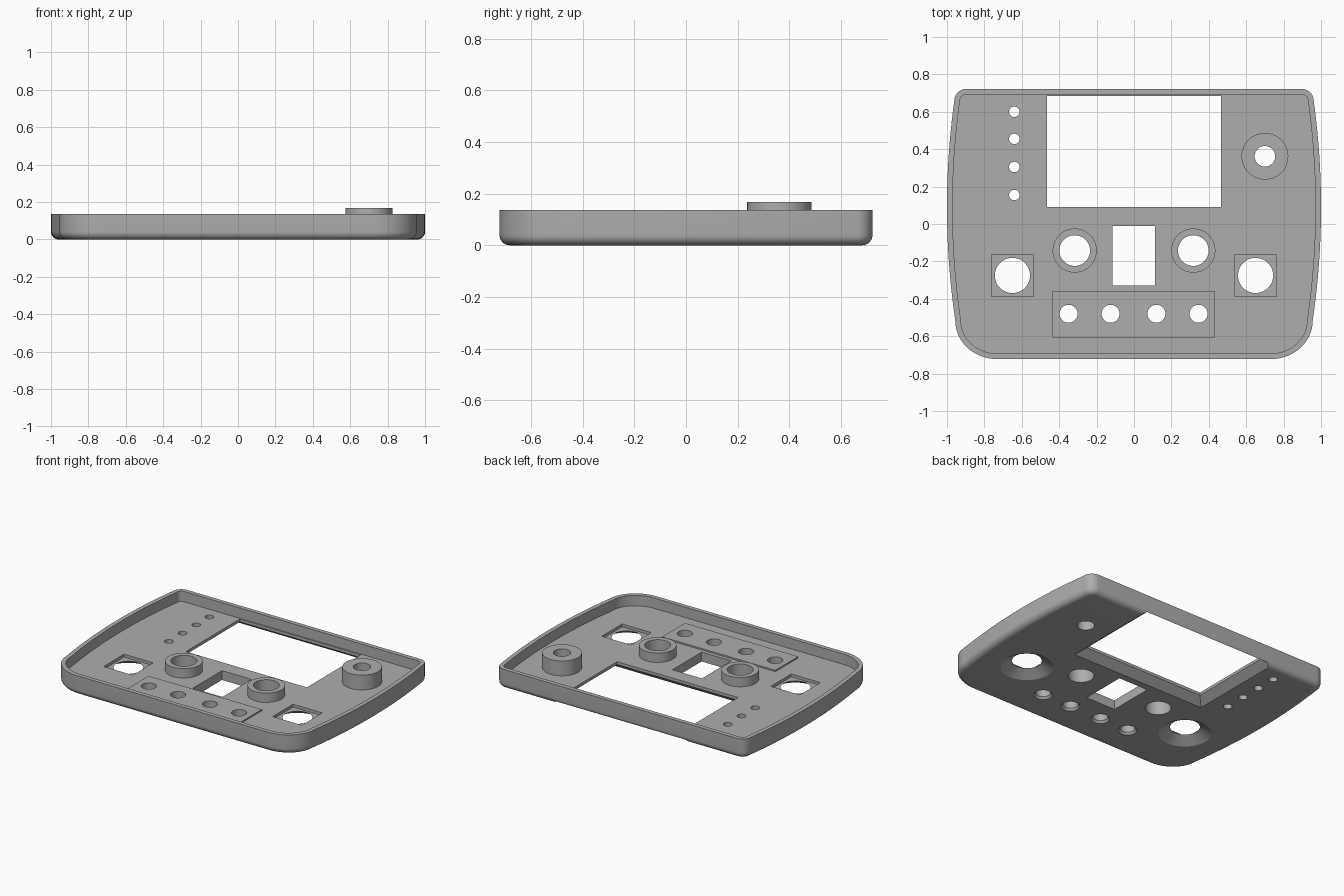
import bpy, bmesh, math
from mathutils import Vector

if "Cube" in bpy.data.objects:
    bpy.data.objects.remove(bpy.data.objects["Cube"])

FLOOR, RIM, WALL, ROUND = 0.065, 0.137, 0.03, 0.04
YB = 0.7225

grey = bpy.data.materials.new("grey plastic")
grey.diffuse_color = (0.42, 0.42, 0.42, 1)
grey.use_nodes = True
grey.node_tree.nodes["Principled BSDF"].inputs["Base Color"].default_value = grey.diffuse_color


def make(name, bm):
    bmesh.ops.recalc_face_normals(bm, faces=bm.faces)
    me = bpy.data.meshes.new(name)
    bm.to_mesh(me)
    bm.free()
    me.materials.append(grey)
    ob = bpy.data.objects.new(name, me)
    bpy.context.collection.objects.link(ob)
    return ob


def loft(name, rings, closed=False):
    """Skin a stack of equal rings; cap the ends, or join last to first."""
    bm = bmesh.new()
    loops = [[bm.verts.new(p) for p in r] for r in rings]
    n = len(loops[0])
    pairs = list(zip(loops, loops[1:])) + ([(loops[-1], loops[0])] if closed else [])
    for a, b in pairs:
        for i in range(n):
            j = (i + 1) % n
            bm.faces.new((a[i], a[j], b[j], b[i]))
    if not closed:
        bm.faces.new(loops[0])
        bm.faces.new(loops[-1])
    return make(name, bm)


def lathe(name, x, y, profile, closed=False, n=48):
    ang = [2 * math.pi * i / n for i in range(n)]
    return loft(name, [[(x + r * math.cos(a), y + r * math.sin(a), z) for a in ang]
                       for r, z in profile], closed)


def rect(x0, x1, y0, y1, z, grow=0):
    return [(x0 - grow, y0 - grow, z), (x1 + grow, y0 - grow, z),
            (x1 + grow, y1 + grow, z), (x0 - grow, y1 + grow, z)]


def box(name, x0, x1, y0, y1, z0, z1):
    return loft(name, [rect(x0, x1, y0, y1, z) for z in (z0, z1)])


# Outline: bowed sides, large front corners, small back corners
def side_x(y):
    return 1 - 0.121 * (y - 0.09) ** 2


def corner(cx, cy, y_end, a0, a1, n):
    rx, ry = side_x(cy) - cx, abs(y_end - cy)
    return [Vector((cx + rx * math.cos(a), cy + ry * math.sin(a)))
            for a in (a0 + (a1 - a0) * i / n for i in range(n + 1))]


half = corner(0.73, -0.52, -YB, -math.pi / 2, 0, 16)
half += [Vector((side_x(y), y)) for y in (-0.52 + 1.18 * i / 24 for i in range(1, 24))]
half += corner(0.895, 0.66, YB, 0, math.pi / 2, 10)
outline = half + [Vector((-p.x, p.y)) for p in reversed(half)]


def inset(d, z):
    pts, n = [], len(outline)
    for i, p in enumerate(outline):
        e1 = (p - outline[i - 1]).normalized()
        e2 = (outline[(i + 1) % n] - p).normalized()
        n1, n2 = Vector((-e1.y, e1.x)), Vector((-e2.y, e2.x))
        q = p + (n1 + n2) * d / (1 + n1.dot(n2))
        pts.append((q.x, q.y, z))
    return pts


# Tray shell with a rounded bottom edge
rings = []
for i in range(9):
    a = math.pi / 2 * i / 8
    rings.append(inset(ROUND * (1 - math.sin(a)), ROUND * (1 - math.cos(a))))
rings += [inset(0, RIM), inset(WALL, RIM), inset(WALL, FLOOR)]
shell = loft("tray_shell", rings)

# Raised strip around the button row
strip = box("button_strip", -0.437, 0.433, -0.608, -0.357, FLOOR - 0.005, FLOOR + 0.01)

# Cutters
cutters = []


def hole(x, y, r, flare=0, depth=0.0):
    prof = [(r, -0.05), (r, 0.3)]
    if flare:
        k = (flare - r) / depth
        prof = [(flare + 0.02 * k, -0.02), (r, depth), (r, 0.3)]
    cutters.append(lathe("cutter", x, y, prof))


for y in (0.6, 0.455, 0.305, 0.155):            # indicator holes
    hole(-0.64, y, 0.028)
for x in (-0.35, -0.125, 0.12, 0.345):          # button holes
    hole(x, -0.48, 0.048, 0.06, 0.015)
for s in (-1, 1):
    hole(s * 0.317, -0.142, 0.082)              # boss holes
    hole(s * 0.65, -0.275, 0.094, 0.167, 0.045) # flared stick holes
    cutters.append(box("cutter", s * 0.65 - 0.112, s * 0.65 + 0.112,
                       -0.387, -0.163, 0.045, 0.3))
hole(0.7, 0.362, 0.055)                         # knob hole
cutters.append(box("cutter", -0.116, 0.111, -0.33, -0.01, -0.05, 0.3))
# Screen opening, flared towards the outside
w = (-0.465, 0.465, 0.092, 0.685)
cutters.append(loft("cutter", [rect(*w, -0.045, 0.11), rect(*w, 0.045), rect(*w, 0.3)]))


def apply_cuts(ob, cuts):
    for c in cuts:
        m = ob.modifiers.new("cut", 'BOOLEAN')
        m.operation, m.solver, m.object = 'DIFFERENCE', 'EXACT', c
    dg = bpy.context.evaluated_depsgraph_get()
    me = bpy.data.meshes.new_from_object(ob.evaluated_get(dg))
    ob.modifiers.clear()
    ob.data = me


apply_cuts(shell, cutters)
apply_cuts(strip, cutters[4:8])
for c in cutters:
    bpy.data.objects.remove(c)


# Tubular bosses standing on the floor
def boss(name, x, y, ro, ri, top):
    z = FLOOR - 0.002
    return lathe(name, x, y, [(ro, z), (ro, top), (ri, top), (ri, z)], True)


parts = [shell, strip,
         boss("left_boss", -0.317, -0.142, 0.118, 0.082, 0.13),
         boss("right_boss", 0.317, -0.142, 0.118, 0.082, 0.13),
         boss("knob_boss", 0.7, 0.362, 0.125, 0.055, 0.168)]

for ob in parts:
    bpy.ops.object.select_all(action='DESELECT')
    ob.select_set(True)
    bpy.context.view_layer.objects.active = ob
    bpy.ops.object.shade_smooth_by_angle(angle=math.radians(30))
